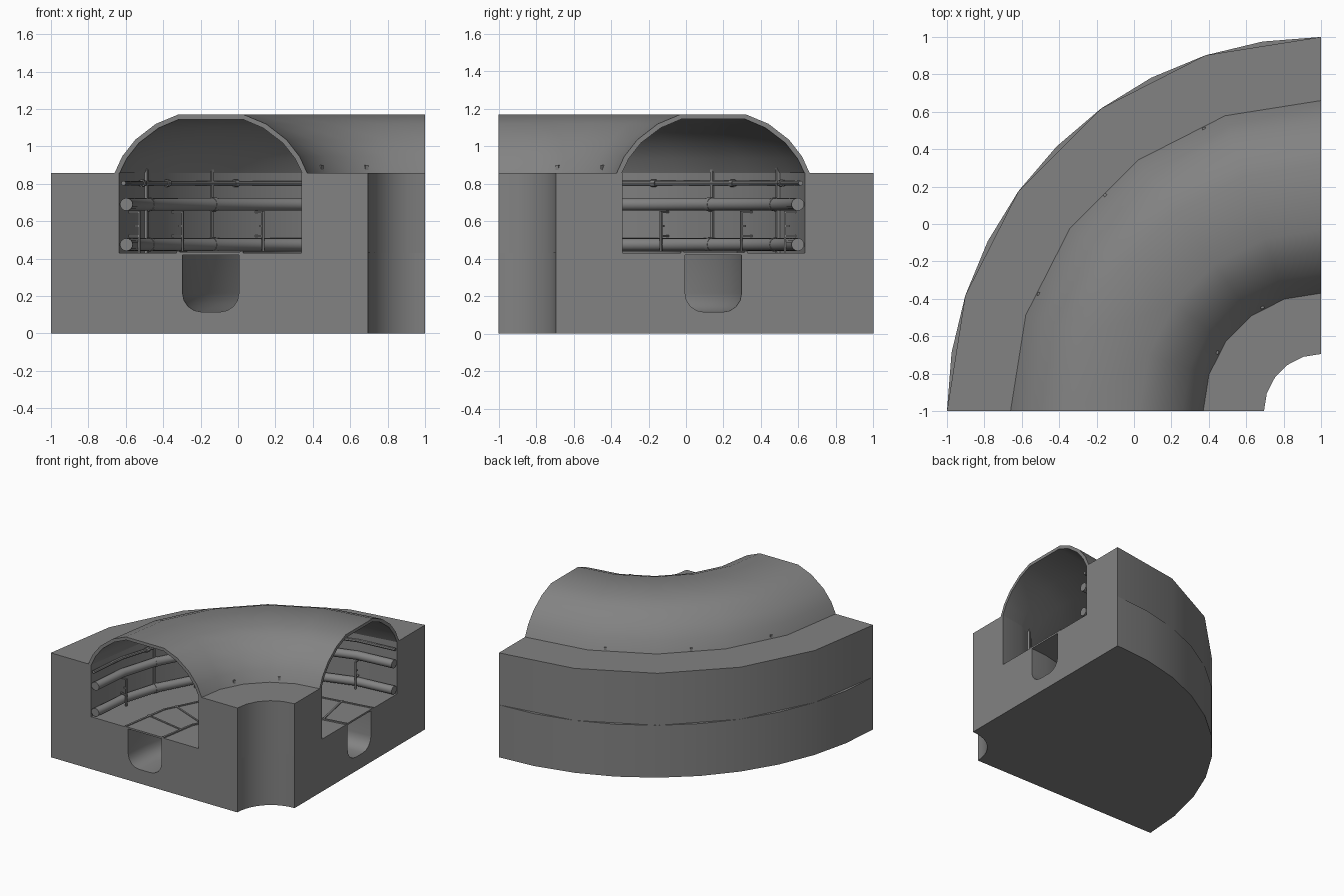
import bpy, bmesh
from math import sin, cos, pi, radians

if "Cube" in bpy.data.objects:
    bpy.data.objects.remove(bpy.data.objects["Cube"])

CX, CY = 1.0, -1.0   # centre of the bend

# Dark grey concrete and metal
grey = bpy.data.materials.new("dark_grey")
grey.diffuse_color = (0.225, 0.225, 0.225, 1)
grey.use_nodes = True
grey.node_tree.nodes["Principled BSDF"].inputs["Base Color"].default_value = grey.diffuse_color


def bend_point(r, z, a):
    return (CX - r * cos(a), CY + r * sin(a), z)


def finish(name, bm, smooth=35):
    bmesh.ops.recalc_face_normals(bm, faces=bm.faces[:])
    me = bpy.data.meshes.new(name)
    bm.to_mesh(me)
    bm.free()
    me.materials.append(grey)
    ob = bpy.data.objects.new(name, me)
    bpy.context.collection.objects.link(ob)
    bpy.ops.object.select_all(action='DESELECT')
    ob.select_set(True)
    bpy.context.view_layer.objects.active = ob
    bpy.ops.object.shade_smooth_by_angle(angle=radians(smooth))
    return ob


def sweep(name, profile, segs=5, a0=0.0, a1=90.0):
    """Sweep a closed (radius, z) profile round the bend and cap both ends."""
    bm = bmesh.new()
    rings = []
    for i in range(segs + 1):
        a = radians(a0 + (a1 - a0) * i / segs)
        rings.append([bm.verts.new(bend_point(r, z, a)) for r, z in profile])
    n = len(profile)
    for p, q in zip(rings, rings[1:]):
        for j in range(n):
            k = (j + 1) % n
            bm.faces.new((p[j], p[k], q[k], q[j]))
    bm.faces.new(rings[0])
    bm.faces.new(rings[-1])
    return finish(name, bm)


def rect(r0, r1, z0, z1):
    return [(r0, z0), (r1, z0), (r1, z1), (r0, z1)]


def circle(r, z, rad, n=12):
    return [(r + rad * cos(2 * pi * i / n), z + rad * sin(2 * pi * i / n)) for i in range(n)]


def bar(name, r0, r1, z0, z1, deg, width):
    """Straight box at an angle of the bend."""
    bm = bmesh.new()
    a = radians(deg)
    vs = []
    for z in (z0, z1):
        for r, t in ((r0, -1), (r1, -1), (r1, 1), (r0, 1)):
            x, y, _ = bend_point(r, z, a)
            s = t * width / 2
            vs.append(bm.verts.new((x + s * sin(a), y + s * cos(a), z)))
    for f in ((0, 1, 2, 3), (4, 5, 6, 7), (0, 1, 5, 4), (1, 2, 6, 5), (2, 3, 7, 6), (3, 0, 4, 7)):
        bm.faces.new([vs[i] for i in f])
    return finish(name, bm)


# Lower block with the round-bottomed drain channel
def corner(r, z, start):
    return [(r + 0.1 * cos(radians(start + d)), z + 0.1 * sin(radians(start + d)))
            for d in (0, 22.5, 45, 67.5, 90)]


channel = [(0.995, 0.43)] + corner(1.095, 0.215, 180) + corner(1.197, 0.215, 270) + [(1.297, 0.43)]
sweep("lower_block", [(0.305, 0), (0.305, 0.43)] + channel + [(2.0, 0.43), (2.0, 0)], 10)

# Side walls
sweep("inner_wall", rect(0.305, 0.66, 0.43, 0.857))
sweep("outer_wall", rect(1.635, 2.0, 0.43, 0.857))

# Vaulted roof shell
MID = 1.145
outer_half = [(0.515, 0.857), (0.475, 0.945), (0.405, 1.035), (0.295, 1.12), (0.175, 1.17)]
inner_half = [(0.488, 0.857), (0.450, 0.935), (0.385, 1.018), (0.280, 1.098), (0.170, 1.145)]


def arch(half):
    return [(MID + d, z) for d, z in half] + [(MID - d, z) for d, z in reversed(half)]


sweep("vault_roof", arch(outer_half) + arch(inner_half)[::-1])

# Channel cover, its edge rails and cross bars
sweep("channel_cover", rect(0.98, 1.32, 0.42, 0.434))
for r in (0.98, 1.32):
    sweep("floor_rail", rect(r - 0.008, r + 0.008, 0.425, 0.44))
for i in range(1, 8):
    bar("floor_cross_bar", 0.98, 1.32, 0.43, 0.44, i * 11.25, 0.014)

# Pipes along the outer wall with collars
for z in (0.475, 0.69):
    sweep("pipe", circle(1.597, z, 0.034, 16), 8)
    for a in (22.5, 45, 67.5):
        sweep("pipe_collar", circle(1.597, z, 0.037, 16), 2, a - 0.5, a + 0.5)

# Thin cable with clamps
sweep("cable", circle(1.612, 0.803, 0.013, 8), 8)
for a in (20, 31, 51, 70):
    sweep("cable_clamp", circle(1.607, 0.803, 0.02, 8), 1, a - 0.5, a + 0.5)

# Wall posts on both sides, tips just showing through the vault
for a in (22.5, 45, 67.5):
    bar("outer_wall_post", 1.604, 1.642, 0.43, 0.885, a, 0.018)
for a in (29.5, 60.5):
    bar("inner_wall_post", 0.63, 0.668, 0.43, 0.9, a, 0.018)

# Pipe brackets between the wall posts, reaching out from the wall
for a in (11.25, 33.75, 56.25, 78.75):
    bar("bracket_upright", 1.553, 1.563, 0.43, 0.655, a, 0.012)
    for z in (0.515, 0.57, 0.645):
        bar("bracket_arm", 1.553, 1.63 if z != 0.57 else 1.585, z, z + 0.01, a, 0.012)
